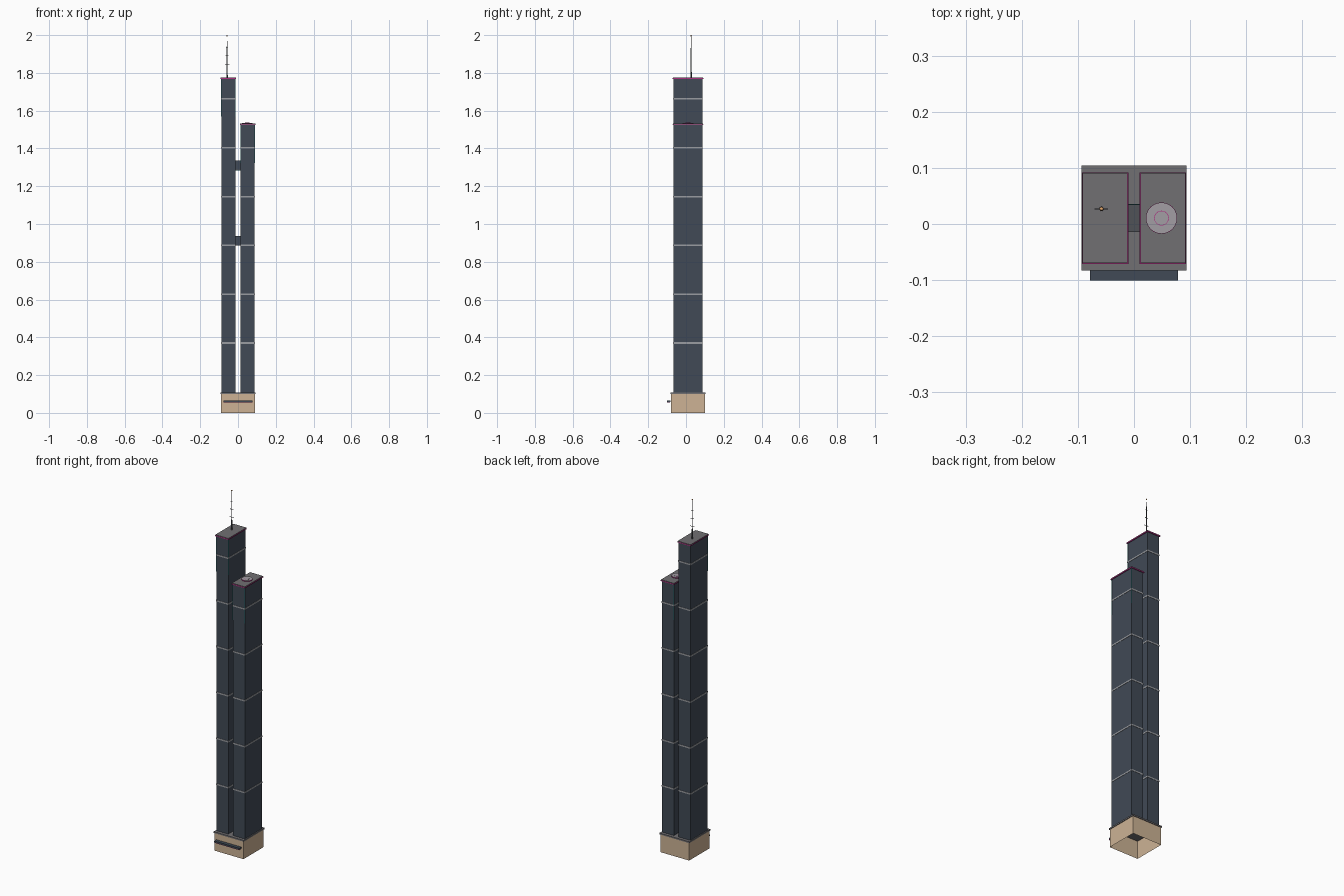
import bpy, bmesh
from mathutils import Vector

cube = bpy.data.objects.get("Cube")
if cube:
    bpy.data.objects.remove(cube, do_unlink=True)


def material(name, rgb):
    m = bpy.data.materials.new(name)
    m.use_nodes = True
    m.diffuse_color = (*rgb, 1)
    m.node_tree.nodes["Principled BSDF"].inputs["Base Color"].default_value = (*rgb, 1)
    return m


GLASS = material("dark blue glass", (0.052, 0.068, 0.092))
STONE = material("beige stone", (0.61, 0.45, 0.30))
SLAB = material("roof grey", (0.165, 0.16, 0.17))
BAND = material("light grey band", (0.33, 0.34, 0.36))
PINK = material("magenta trim", (0.42, 0.03, 0.22))
TEAL = material("teal trim", (0.02, 0.30, 0.30))
METAL = material("dark metal", (0.08, 0.085, 0.095))
PAD = material("pad grey", (0.36, 0.34, 0.37))
LAMP = material("amber lamp", (0.75, 0.38, 0.15))


def finish(name, bm, mat):
    mesh = bpy.data.meshes.new(name)
    bm.to_mesh(mesh)
    bm.free()
    mesh.materials.append(mat)
    obj = bpy.data.objects.new(name, mesh)
    bpy.context.collection.objects.link(obj)
    return obj


def box(name, mat, x, y, z, hx, hy, height, hollow=False):
    """Box on base height z, with half widths hx and hy."""
    bm = bmesh.new()
    bmesh.ops.create_cube(bm, size=1)
    bmesh.ops.scale(bm, vec=(2 * hx, 2 * hy, height), verts=bm.verts)
    bmesh.ops.translate(bm, vec=(x, y, z + height / 2), verts=bm.verts)
    if hollow:
        ends = [f for f in bm.faces if abs(f.normal.z) > 0.5]
        bmesh.ops.delete(bm, geom=ends, context='FACES')
    return finish(name, bm, mat)


def cylinder(name, mat, x, y, z, r1, r2, height, sides=24):
    bm = bmesh.new()
    bmesh.ops.create_cone(bm, cap_ends=True, segments=sides,
                          radius1=r1, radius2=r2, depth=height)
    bmesh.ops.translate(bm, vec=(x, y, z + height / 2), verts=bm.verts)
    return finish(name, bm, mat)


def ball(name, mat, x, y, z, r):
    bm = bmesh.new()
    bmesh.ops.create_uvsphere(bm, u_segments=10, v_segments=6, radius=r)
    bmesh.ops.translate(bm, vec=(x, y, z), verts=bm.verts)
    return finish(name, bm, mat)


CY = 0.0105            # depth centre of the building
TX = 0.0515            # tower offset from the middle
HX, HY = 0.037, 0.0765  # tower half widths
BASE = 0.108

# Podium, open underneath, with its slab
box("podium_walls", STONE, 0, CY, 0, 0.09, 0.09, 0.1, hollow=True)
box("podium_slab", SLAB, 0, CY, 0.1, 0.0935, 0.0935, BASE - 0.1)

# Entrance canopy
box("canopy", GLASS, 0, -0.091, 0.058, 0.078, 0.0095, 0.008)
box("canopy_trim", PINK, 0, -0.0925, 0.0555, 0.077, 0.008, 0.0025)

# Towers with bands, corner strips and roof slabs
for side, x, top in (("right", -TX, 1.768), ("left", TX, 1.523)):
    box(side + "_tower", GLASS, x, CY, BASE, HX, HY, top - BASE)
    z = 0.366
    while z < top - 0.05:
        box(side + "_band", BAND, x, CY, z, HX + 0.0015, HY + 0.0015, 0.008)
        z += 0.2585
    for sx in (-1, 1):
        for sy in (-1, 1):
            box(side + "_corner_strip", TEAL, x + sx * HX, CY + sy * HY,
                top - 0.2, 0.0006, 0.0006, 0.2)
    box(side + "_roof_trim", PINK, x, CY, top, 0.0415, 0.0815, 0.005)
    box(side + "_roof_slab", SLAB, x, CY, top + 0.002, 0.0402, 0.0802, 0.006)

# Sky bridges
for z in (0.885, 1.285):
    box("sky_bridge", GLASS, 0, CY, z, 0.0155, 0.0235, 0.05)
    for edge in (z, z + 0.048):
        box("bridge_rail", METAL, 0, CY, edge, 0.015, 0.0245, 0.003)
box("bridge_light", TEAL, 0, CY, 1.283, 0.015, 0.0247, 0.004)

# Landing pad
PX, PZ = 0.049, 1.531
cylinder("pad_trim", PINK, PX, CY, PZ, 0.028, 0.028, 0.004)
cylinder("pad_disc", PAD, PX, CY, PZ, 0.0272, 0.0272, 0.005)
cylinder("pad_ring", PINK, PX, CY, PZ, 0.0132, 0.0132, 0.0054)
cylinder("pad_centre", PAD, PX, CY, PZ, 0.0122, 0.0122, 0.0058)

# Antenna with cross bars and lamps
AX, AY = -0.058, 0.027
cylinder("mast_base", METAL, AX, AY, 1.775, 0.004, 0.003, 0.055, 8)
cylinder("mast", METAL, AX, AY, 1.83, 0.0025, 0.0018, 0.11, 8)
cylinder("mast_tip", METAL, AX, AY, 1.94, 0.0015, 0.001, 0.057, 6)
for z, half in ((1.845, 0.012), (1.89, 0.009), (1.935, 0.006)):
    box("cross_bar", METAL, AX, AY, z, half, 0.001, 0.002)
ball("beacon", LAMP, AX, AY, 1.9965, 0.0035)
